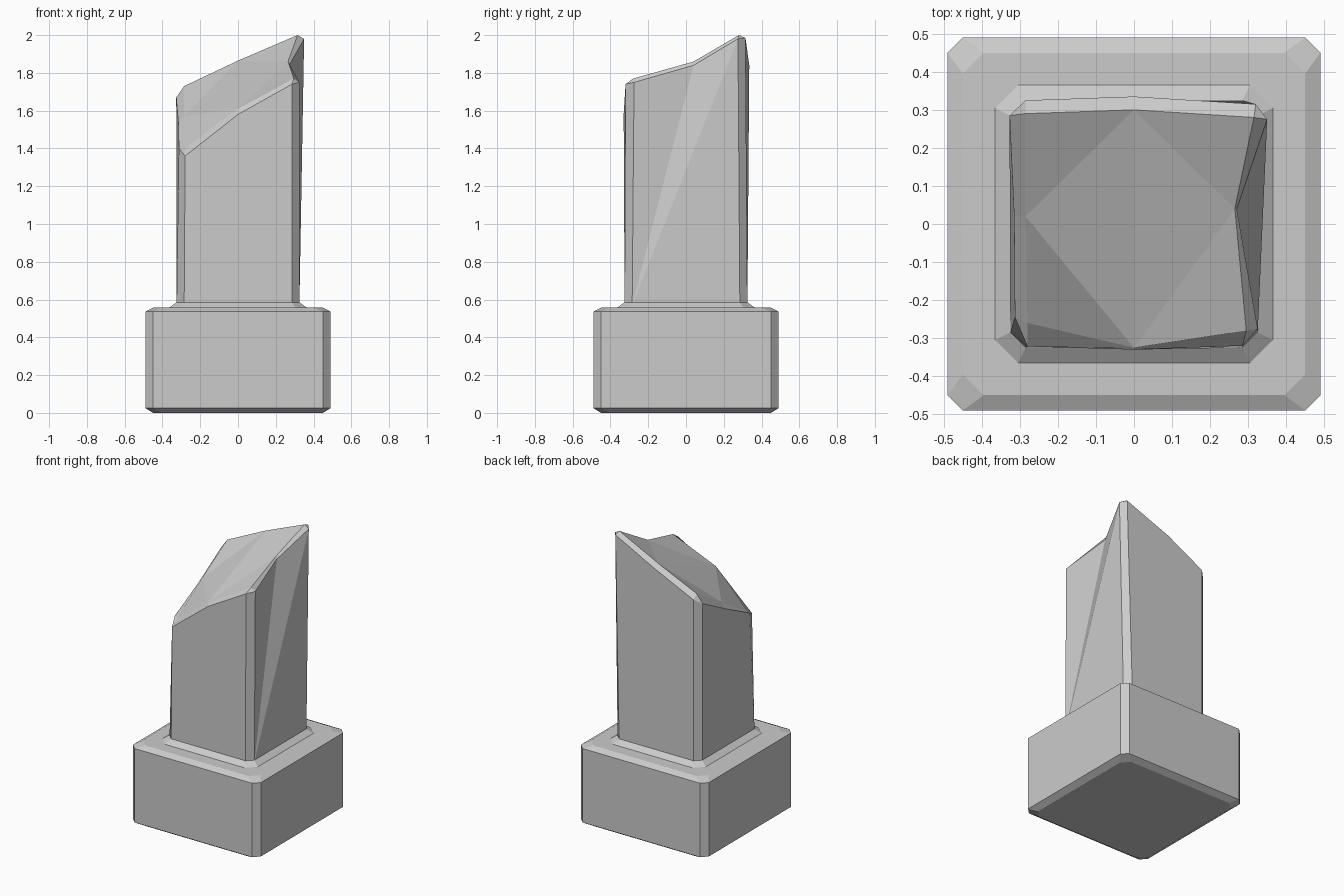
import bpy, bmesh

if "Cube" in bpy.data.objects:
    bpy.data.objects.remove(bpy.data.objects["Cube"])


def ring(h, c, z):
    """Chamfered square, counter-clockwise from the front-left corner."""
    return [(-c, -h, z), (c, -h, z), (h, -c, z), (h, c, z),
            (c, h, z), (-c, h, z), (-h, c, z), (-h, -c, z)]


def make(name, verts, faces):
    mesh = bpy.data.meshes.new(name)
    mesh.from_pydata(verts, [], faces)
    bm = bmesh.new()
    bm.from_mesh(mesh)
    bmesh.ops.recalc_face_normals(bm, faces=bm.faces)
    bm.to_mesh(mesh)
    bm.free()
    obj = bpy.data.objects.new(name, mesh)
    bpy.context.collection.objects.link(obj)
    return obj


# Chamfered plinth with the sloped skirt round the shaft
levels = [(.45, .40, 0), (.49, .45, .025), (.49, .45, .537),
          (.45, .395, .557), (.365, .305, .557), (.325, .285, .585)]
verts = [p for lv in levels for p in ring(*lv)]
n = len(levels)
faces = [(r * 8 + i, r * 8 + (i + 1) % 8, r * 8 + 8 + (i + 1) % 8, r * 8 + 8 + i)
         for r in range(n - 1) for i in range(8)]
faces += [tuple(range(8)), tuple(range(n * 8 - 8, n * 8))]
make("plinth", verts, faces)

# Broken shaft: foot ring, jagged rim, then the bevelled broken surface
foot = ring(.325, .285, .57)
rim = [(-.28, -.322, 1.36), (0, -.33, 1.58), (.285, -.32, 1.74),
       (.325, -.275, 1.75), (.27, .04, 1.84), (.35, .275, 1.98),
       (.32, .315, 1.985), (0, .335, 1.84), (-.285, .325, 1.70),
       (-.327, .285, 1.67), (-.315, .02, 1.53), (-.313, -.245, 1.40)]
cap = [(-.28, -.26, 1.40), (0, -.325, 1.61), (.295, -.28, 1.77),
       (.265, .04, 1.86), (.315, .28, 2.0), (0, .30, 1.865),
       (-.285, .29, 1.73), (-.285, .02, 1.57)]
R, C = 8, 20
# Front, back, left sides and chamfered corners
faces = [tuple(range(8)),
         (0, 1, R + 2, R + 1, R), (4, 5, R + 8, R + 7, R + 6),
         (6, 7, R + 11, R + 10, R + 9),
         (1, 2, R + 3, R + 2), (3, 4, R + 6, R + 5),
         (5, 6, R + 9, R + 8), (7, 0, R, R + 11)]
# Right side, folded inwards at the chipped middle
faces += [(2, 3, R + 5), (2, R + 5, R + 4), (2, R + 4, R + 3)]
# Narrow bevel between rim and broken surface
link = [0, 1, 2, 2, 3, 4, 4, 5, 6, 6, 7, 0]
for i in range(12):
    j = (i + 1) % 12
    a, b = C + link[i], C + link[j]
    faces.append((R + i, R + j, b) if a == b else (R + i, R + j, b, a))
# Broken surface, creased along the middle
for t in [(0, 1, 7), (1, 5, 7), (5, 6, 7), (1, 2, 3), (1, 3, 5), (3, 4, 5)]:
    faces.append(tuple(C + k for k in t))
make("broken_shaft", foot + rim + cap, faces)
